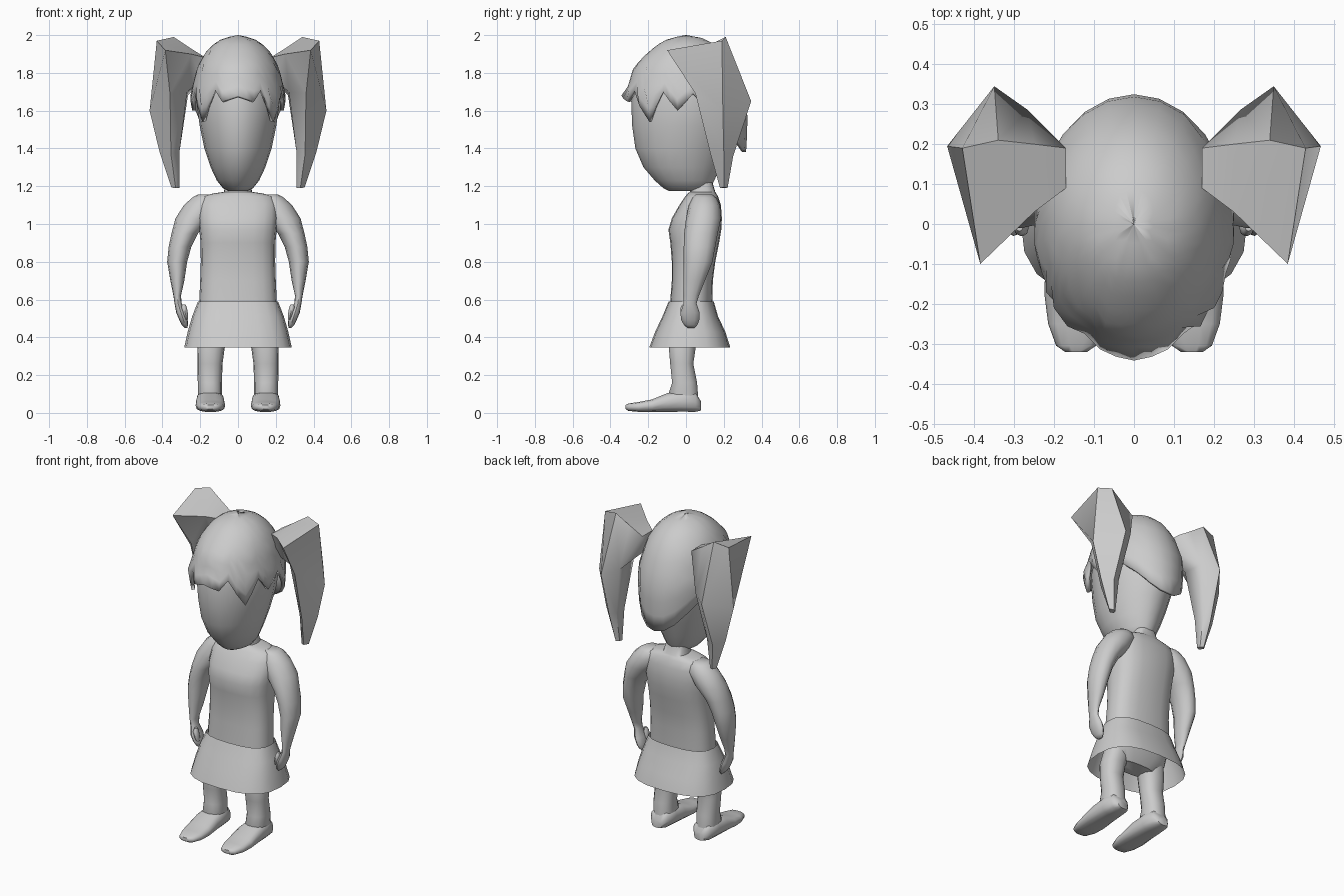
import bpy, bmesh, math

grey = bpy.data.materials.new("plain_grey")
grey.diffuse_color = (0.6, 0.6, 0.6, 1)


def finish(name, bm, mirror=False, angle=50, thickness=0):
    bmesh.ops.remove_doubles(bm, verts=bm.verts, dist=0.0005)
    bmesh.ops.recalc_face_normals(bm, faces=bm.faces)
    me = bpy.data.meshes.new(name)
    bm.to_mesh(me)
    bm.free()
    me.materials.append(grey)
    ob = bpy.data.objects.new(name, me)
    bpy.context.collection.objects.link(ob)
    bpy.ops.object.select_all(action='DESELECT')
    ob.select_set(True)
    bpy.context.view_layer.objects.active = ob
    bpy.ops.object.shade_smooth_by_angle(angle=math.radians(angle))
    if thickness:
        m = ob.modifiers.new("thickness", 'SOLIDIFY')
        m.thickness, m.offset = thickness, -1
    if mirror:
        m = ob.modifiers.new("mirror", 'MIRROR')
        m.use_clip = False
        m.use_mirror_merge = False
    return ob


def skin(bm, rings, caps=(True, True)):
    """Join successive closed rings of points with quads."""
    vs = [[bm.verts.new(p) for p in r] for r in rings]
    n = len(vs[0])
    for a, b in zip(vs, vs[1:]):
        for i in range(n):
            bm.faces.new((a[i], a[(i + 1) % n], b[(i + 1) % n], b[i]))
    if caps[0]:
        bm.faces.new(vs[0])
    if caps[1]:
        bm.faces.new(vs[-1])
    return vs


def loft(name, sections, n=16, p=2.0, along='z', caps=(True, True), **kw):
    """Section = (position, centre x, half width, low, high) of a superellipse."""
    rings = []
    for pos, cx, rx, lo, hi in sections:
        ring = []
        for i in range(n):
            a = 2 * math.pi * i / n
            c, s = math.cos(a), math.sin(a)
            u = cx + rx * math.copysign(abs(c) ** (2 / p), c)
            v = (lo + hi) / 2 + (hi - lo) / 2 * math.copysign(abs(s) ** (2 / p), s)
            ring.append((u, v, pos) if along == 'z' else (u, pos, v))
        rings.append(ring)
    bm = bmesh.new()
    skin(bm, rings, caps)
    return finish(name, bm, **kw)


def interp(table, x):
    """Linear lookup in rows sorted by rising first value."""
    for a, b in zip(table, table[1:]):
        if x <= b[0]:
            t = max(0, (x - a[0]) / (b[0] - a[0]))
            return [p + (q - p) * t for p, q in zip(a[1:], b[1:])]
    return list(table[-1][1:])


# Head
loft("head", [
    (1.175, 0, .05, -.09, .11), (1.19, 0, .08, -.12, .13), (1.23, 0, .112, -.165, .15),
    (1.30, 0, .145, -.225, .18), (1.40, 0, .178, -.268, .22), (1.52, 0, .203, -.285, .265),
    (1.65, 0, .22, -.29, .285), (1.78, 0, .20, -.26, .26), (1.90, 0, .14, -.16, .16)],
    n=20, p=1.9)

# Neck and torso, carried on under the skirt
loft("torso", [
    (.36, 0, .13, -.06, .06), (.42, 0, .195, -.085, .10), (.52, 0, .205, -.085, .135),
    (.60, 0, .205, -.083, .14), (.70, 0, .20, -.075, .142), (.80, 0, .197, -.075, .155),
    (.90, 0, .198, -.083, .175), (.97, 0, .205, -.093, .187), (1.03, 0, .21, -.075, .19),
    (1.10, 0, .21, -.035, .185), (1.145, 0, .19, -.005, .17), (1.162, 0, .13, .01, .16),
    (1.17, 0, .075, .02, .155), (1.22, 0, .065, .02, .14)], n=20, p=2.6)

# Flared open skirt
loft("skirt", [
    (.345, 0, .285, -.195, .235), (.43, 0, .266, -.163, .208),
    (.51, 0, .243, -.125, .17), (.59, 0, .212, -.092, .147)],
    n=20, p=2.7, caps=(False, False))

# Arms with mitten hands
loft("arm", [
    (1.155, .17, .045, .05, .14), (1.14, .175, .067, .035, .16), (1.10, .19, .096, .015, .18),
    (1.03, .235, .096, 0, .185), (.95, .282, .07, -.01, .168), (.88, .307, .06, -.012, .155),
    (.80, .322, .053, -.012, .14), (.70, .321, .037, -.014, .10), (.62, .322, .02, -.012, .068),
    (.58, .317, .019, -.012, .056), (.53, .302, .025, -.03, .072), (.49, .288, .022, -.025, .07),
    (.465, .281, .016, -.01, .06), (.45, .275, .007, .01, .045)], n=12, mirror=True)
loft("thumb", [
    (.575, .287, .009, -.018, .002), (.555, .285, .015, -.03, .01),
    (.52, .277, .013, -.03, .01), (.495, .272, .006, -.02, 0)], n=8, mirror=True)

# Legs and feet
loft("leg", [
    (.03, .147, .06, -.06, .07), (.10, .149, .064, -.095, .065), (.16, .149, .064, -.075, .06),
    (.26, .148, .066, -.085, .04), (.34, .143, .072, -.092, .052), (.44, .12, .075, -.08, .075)],
    n=14, p=2.3, mirror=True)
loft("foot", [
    (-.32, .145, .028, .02, .042), (-.305, .145, .05, .01, .05), (-.25, .145, .07, .005, .058),
    (-.18, .146, .078, .005, .072), (-.10, .147, .076, .005, .105), (-.02, .148, .072, .005, .12),
    (.05, .148, .062, .005, .11), (.08, .148, .035, .012, .06)],
    n=14, p=2.7, along='y', mirror=True)

# Hair cap: egg-shaped shell with a zigzag fringe, sloping down to the nape
shape = [(1.38, .22, .30, .318), (1.50, .235, .31, .325), (1.60, .245, .32, .325),
         (1.68, .255, .342, .315), (1.72, .243, .31, .30), (1.83, .216, .278, .26),
         (1.91, .172, .20, .20), (1.96, .12, .135, .14), (1.985, .075, .085, .085),
         (2.0, .002, .002, .002)]
hem = [(0, 1.68), (20, 1.65), (30, 1.71), (52, 1.54), (68, 1.70), (82, 1.60),
       (97, 1.69), (120, 1.56), (150, 1.43), (165, 1.39), (180, 1.38)]
half = [0, 10, 20, 30, 41, 52, 60, 68, 75, 82, 90, 97, 108, 120, 135, 150, 165, 180]
angles = half + [-a for a in half[-2:0:-1]]
rings = []
for row in range(11):
    t = (row / 10) ** 1.6
    ring = []
    for deg in angles:
        z = 2.0 - (2.0 - interp(hem, abs(deg))[0]) * t
        rx, front, back = interp(shape, z)
        a = math.radians(deg)
        c = math.cos(a)
        ring.append((rx * math.sin(a), -c * (front if c > 0 else back), z))
    rings.append(ring)
bm = bmesh.new()
skin(bm, rings, (False, False))
finish("hair_cap", bm, thickness=.02)

# Pigtails: five-sided leaf (front, outer, back, inner back, inner front) per ring
bm = bmesh.new()
vs = skin(bm, [
    [(.385, -.10, 1.92), (.43, .19, 1.97), (.34, .21, 1.99), (.25, .20, 1.93), (.25, .03, 1.90)],
    [(.36, .05, 1.69), (.468, .195, 1.60), (.35, .345, 1.65), (.265, .285, 1.68), (.27, .13, 1.70)],
    [(.355, .13, 1.37), (.415, .20, 1.38), (.36, .25, 1.36), (.315, .24, 1.38), (.31, .17, 1.38)],
    [(.33, .18, 1.19), (.353, .20, 1.195), (.335, .22, 1.19), (.315, .21, 1.19), (.31, .19, 1.19)]])
# root joining the inner side of each pigtail to the head
side = [vs[0][3], vs[0][4], vs[1][4], vs[1][3]]
bm.faces.remove(next(f for f in bm.faces if set(f.verts) == set(side)))
root = [bm.verts.new(p) for p in
        [(.17, .19, 1.88), (.17, .09, 1.88), (.19, .10, 1.76), (.19, .19, 1.76)]]
for i in range(4):
    j = (i + 1) % 4
    bm.faces.new((side[i], side[j], root[j], root[i]))
bm.faces.new(root)
finish("pigtail", bm, mirror=True, angle=60)
